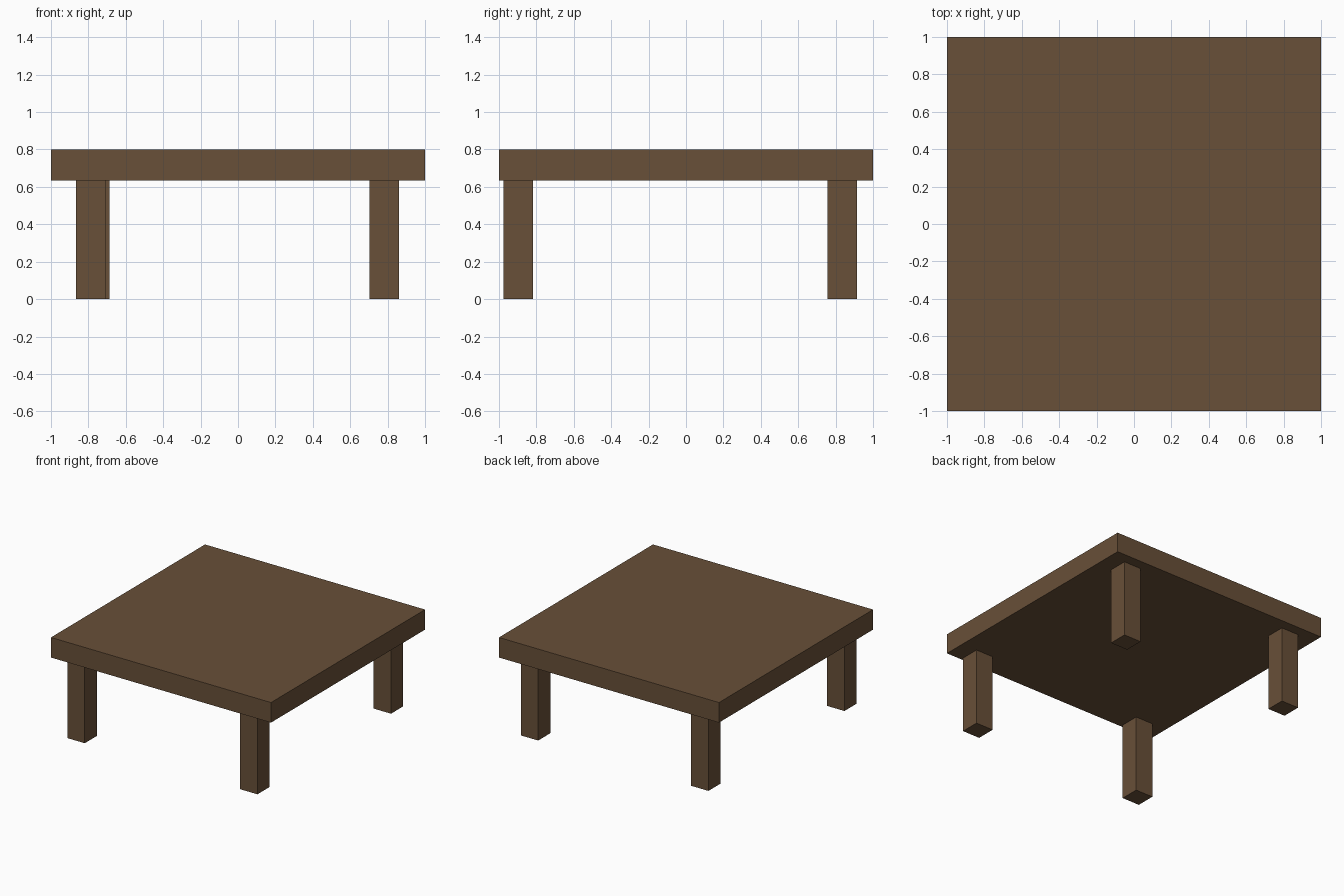
import bpy

if "Cube" in bpy.data.objects:
    bpy.data.objects.remove(bpy.data.objects["Cube"])

wood = bpy.data.materials.new("dark_wood")
wood.diffuse_color = (0.14, 0.08, 0.04, 1)
wood.use_nodes = True
wood.node_tree.nodes["Principled BSDF"].inputs["Base Color"].default_value = wood.diffuse_color


def box(name, x, y, z0, z1, width, depth):
    bpy.ops.mesh.primitive_cube_add(size=1, location=(x, y, (z0 + z1) / 2))
    ob = bpy.context.object
    ob.name = name
    ob.scale = (width, depth, z1 - z0)
    bpy.ops.object.transform_apply(location=False, rotation=False, scale=True)
    ob.data.materials.append(wood)
    return ob


TOP, UNDERSIDE, LEG = 0.80, 0.635, 0.158

# Thick square tabletop
box("tabletop", 0, 0, UNDERSIDE, TOP, 2, 2)

# Four square legs, slightly unevenly placed
legs = {
    "front_left_leg": (-0.788, -0.898),
    "front_right_leg": (0.782, -0.898),
    "back_left_leg": (-0.766, 0.836),
    "back_right_leg": (0.782, 0.836),
}
for name, (x, y) in legs.items():
    box(name, x, y, 0, UNDERSIDE, LEG, LEG)
